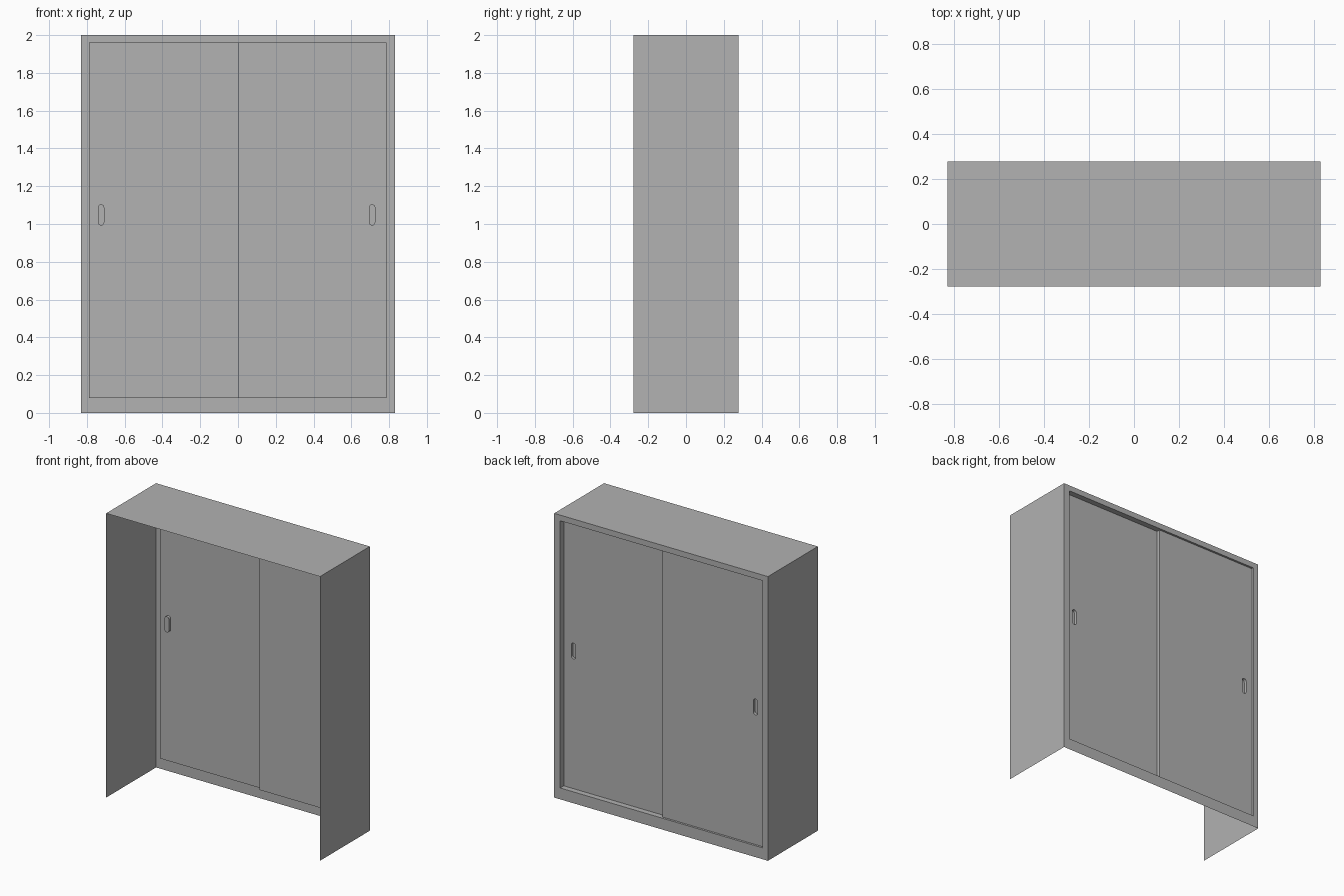
import bpy, bmesh, math
from mathutils import Vector

if "Cube" in bpy.data.objects:
    bpy.data.objects.remove(bpy.data.objects["Cube"])

W, D, H = 0.832, 0.2775, 2.0            # half width, half depth, height
X0, X1, Z0, Z1 = -0.79, 0.785, 0.08, 1.96   # door opening
SHALLOW, DEEP = D - 0.015, D - 0.04     # planes of the two sliding doors

grey = bpy.data.materials.new("cabinet_grey")
grey.diffuse_color = (0.445, 0.445, 0.445, 1)
grey.use_nodes = True
grey.node_tree.nodes["Principled BSDF"].inputs["Base Color"].default_value = grey.diffuse_color


def finish(bm, name):
    mesh = bpy.data.meshes.new(name)
    bm.to_mesh(mesh)
    bm.free()
    mesh.materials.append(grey)
    ob = bpy.data.objects.new(name, mesh)
    bpy.context.collection.objects.link(ob)
    return ob


def face(bm, pts, facing):
    f = bm.faces.new([bm.verts.new(p) for p in pts])
    f.normal_update()
    if f.normal.dot(Vector(facing)) < 0:
        f.normal_flip()
    return f


def rect(x0, x1, z0, z1):
    return [(x0, z0), (x1, z0), (x1, z1), (x0, z1)]


def stadium(cx, cz, r, half, n=8):
    pts = []
    for sign, start in ((1, 0), (-1, math.pi)):
        for i in range(n + 1):
            a = start + math.pi * i / n
            pts.append((cx + r * math.cos(a), cz + sign * (half - r) + r * math.sin(a)))
    return pts


def holed_sheet(bm, outer, inner, y):
    """Flat sheet facing the rear with a hole in it."""
    edges = []
    for loop in (outer, inner):
        vs = [bm.verts.new((x, y, z)) for x, z in loop]
        edges += [bm.edges.new((vs[i - 1], vs[i])) for i in range(len(vs))]
    res = bmesh.ops.triangle_fill(bm, use_beauty=True, edges=edges)
    for f in [g for g in res["geom"] if isinstance(g, bmesh.types.BMFace)]:
        f.normal_update()
        if f.normal.y < 0:
            f.normal_flip()


def wall(bm, a, b, y0, y1, facing):
    """Strip running in depth between two x, z points."""
    face(bm, [(a[0], y0, a[1]), (b[0], y0, b[1]),
              (b[0], y1, b[1]), (a[0], y1, a[1])], facing)


# Thin shell: top and two sides, open at the front and below
bm = bmesh.new()
wall(bm, (-W, H), (W, H), -D, D, (0, 0, 1))
for s in (-1, 1):
    wall(bm, (s * W, 0), (s * W, H), -D, D, (s, 0, 0))
finish(bm, "cabinet_shell")

# Frame around the doors
bm = bmesh.new()
holed_sheet(bm, rect(-W, W, 0, H), rect(X0, X1, Z0, Z1), D)
finish(bm, "door_frame")

# Sliding doors, each with its reveal and a recessed finger pull
for name, xa, xb, y, pull_x, side in (
        ("shallow_door", X0, 0, SHALLOW, -0.725, 1),
        ("deep_door", 0, X1, DEEP, 0.71, -1)):
    bm = bmesh.new()
    slot = stadium(pull_x, 1.048, 0.017, 0.056)
    holed_sheet(bm, rect(xa, xb, Z0, Z1), slot, y)
    wall(bm, (xa, Z0), (xb, Z0), y, D, (0, 0, 1))
    wall(bm, (xa, Z1), (xb, Z1), y, D, (0, 0, -1))
    edge = xa if side > 0 else xb
    wall(bm, (edge, Z0), (edge, Z1), y, D, (side, 0, 0))
    if side > 0:    # exposed edge where the doors overlap
        wall(bm, (0, Z0), (0, Z1), DEEP, SHALLOW, (1, 0, 0))
    finish(bm, name)

    bm = bmesh.new()
    for i in range(len(slot)):
        a, b = slot[i - 1], slot[i]
        mid = ((a[0] + b[0]) / 2, (a[1] + b[1]) / 2)
        wall(bm, a, b, y - 0.02, y, (pull_x - mid[0], 0, 1.048 - mid[1]))
    face(bm, [(x, y - 0.02, z) for x, z in slot], (0, 1, 0))
    bmesh.ops.remove_doubles(bm, verts=bm.verts[:], dist=1e-5)
    pull = finish(bm, name + "_finger_pull")
    bpy.ops.object.select_all(action='DESELECT')
    bpy.context.view_layer.objects.active = pull
    pull.select_set(True)
    bpy.ops.object.shade_smooth_by_angle(angle=math.radians(35))
